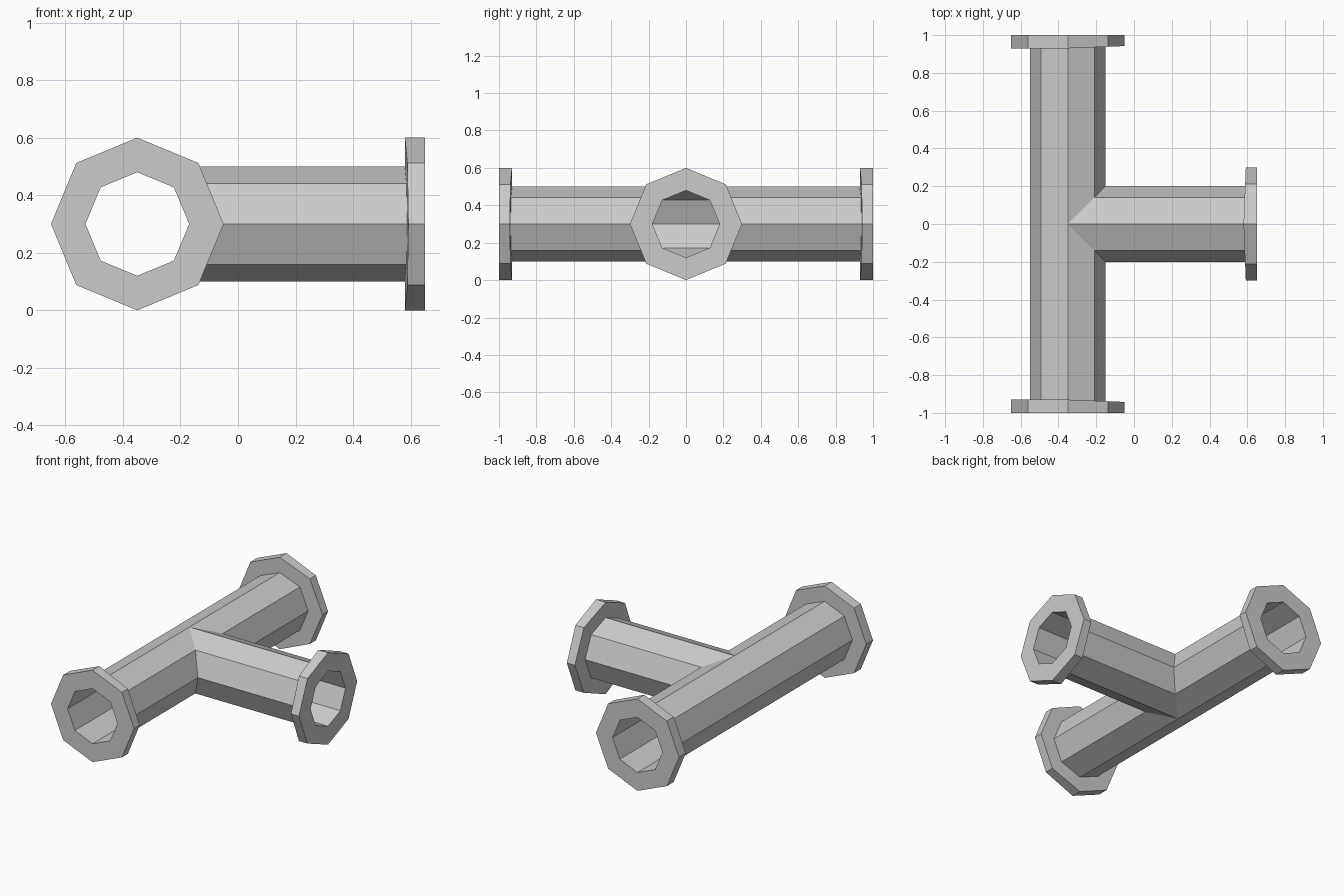
import bpy, bmesh
from math import pi, cos, sin

if "Cube" in bpy.data.objects:
    bpy.data.objects.remove(bpy.data.objects["Cube"])

SIDES = 8
CX, CZ = -0.35, 0.30          # centre of the junction
BORE, PIPE, FLANGE = 0.18, 0.20, 0.30

bm = bmesh.new()


def arm(angle, mitre):
    """Hollow octagonal arm with an end flange; mitre(v) shapes its inner end."""
    def back(v):               # slightly uneven rear of the flange
        return 0.93 + 0.04 * mitre(v)

    # bore, end face, flange rim, flange back, outer pipe
    profile = [(BORE, mitre), (BORE, lambda v: 1.0), (FLANGE, lambda v: 1.0),
               (FLANGE, back), (PIPE, back), (PIPE, mitre)]
    rings = []
    for r, along in profile:
        ring = []
        for i in range(SIDES):
            t = 2 * pi * i / SIDES
            v, w = r * cos(t), r * sin(t)
            u = along(v)
            ring.append(bm.verts.new((CX + u * cos(angle) - v * sin(angle),
                                      u * sin(angle) + v * cos(angle), CZ + w)))
        rings.append(ring)
    for a, b in zip(rings, rings[1:]):
        for i in range(SIDES):
            j = (i + 1) % SIDES
            bm.faces.new((a[i], a[j], b[j], b[i]))


arm(0, abs)                               # side branch
arm(pi / 2, lambda v: max(0.0, -v))       # back half of the main run
arm(-pi / 2, lambda v: max(0.0, v))       # front half of the main run

# weld the arms and remove the seam across the straight back of the run
bmesh.ops.remove_doubles(bm, verts=bm.verts, dist=1e-4)
seam = [e for e in bm.edges
        if all(abs(p.co.y) < 1e-4 and p.co.x < CX + 1e-4 for p in e.verts)]
bmesh.ops.dissolve_edges(bm, edges=seam, use_verts=True)
bmesh.ops.recalc_face_normals(bm, faces=bm.faces)

mesh = bpy.data.meshes.new("pipe_tee")
bm.to_mesh(mesh)
bm.free()
bpy.context.collection.objects.link(bpy.data.objects.new("pipe_tee", mesh))
